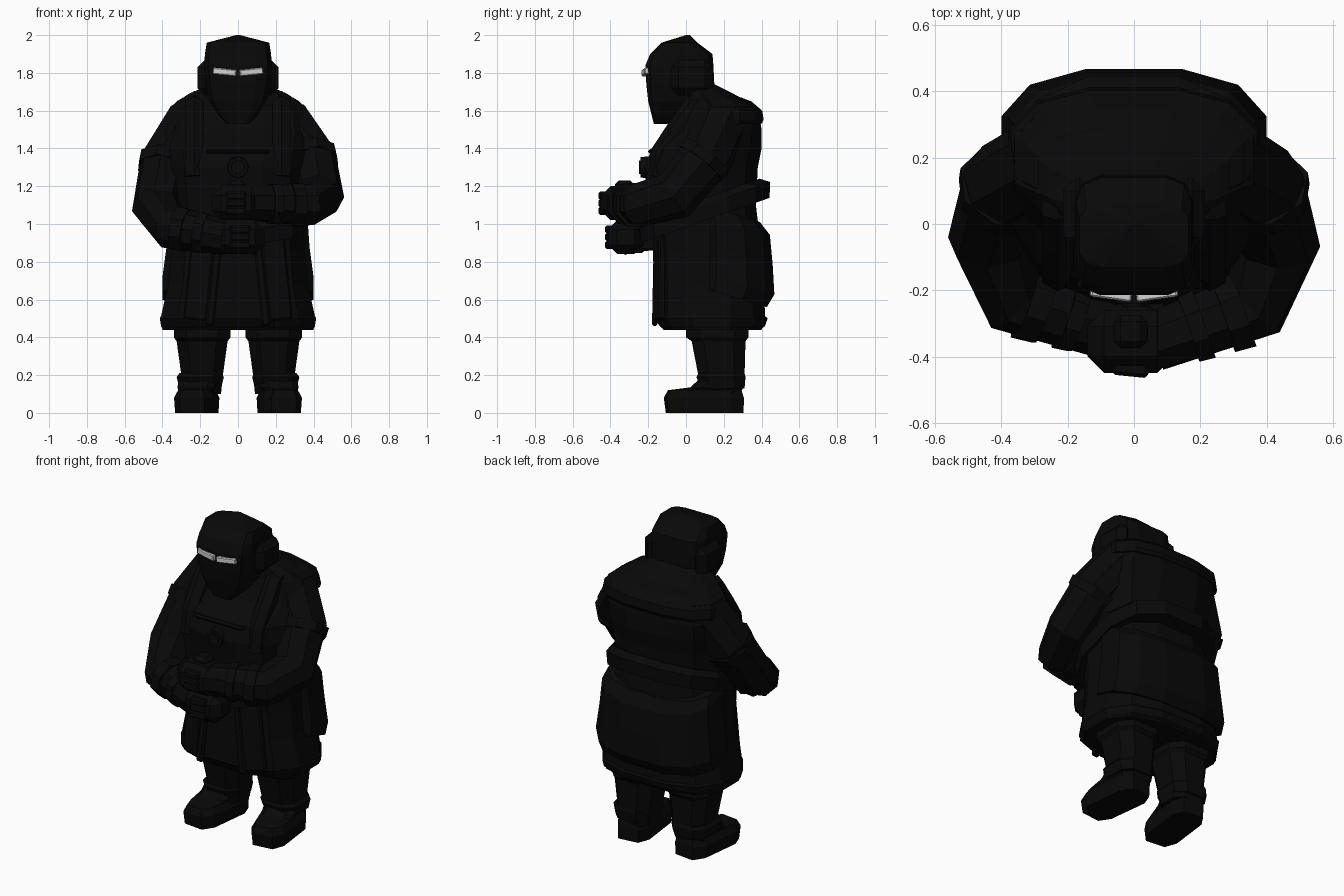
import bpy, bmesh, math
from mathutils import Vector

if "Cube" in bpy.data.objects:
    bpy.data.objects.remove(bpy.data.objects["Cube"])


def make_material(name, value):
    material = bpy.data.materials.new(name)
    material.use_nodes = True
    color = (value, value, value, 1)
    material.diffuse_color = color
    material.node_tree.nodes["Principled BSDF"].inputs["Base Color"].default_value = color
    return material


BLACK = make_material("soot black", 0.0025)
PALE = make_material("pale eye grey", 0.65)


def finish(name, bm, material=BLACK):
    bmesh.ops.recalc_face_normals(bm, faces=bm.faces)
    mesh = bpy.data.meshes.new(name)
    bm.to_mesh(mesh)
    bm.free()
    mesh.materials.append(material)
    obj = bpy.data.objects.new(name, mesh)
    bpy.context.collection.objects.link(obj)
    return obj


def skin(name, rings):
    """Bridge equal rings of points and cap both ends."""
    bm = bmesh.new()
    loops = [[bm.verts.new(point) for point in ring] for ring in rings]
    for lower, upper in zip(loops, loops[1:]):
        for i in range(len(lower)):
            bm.faces.new((lower[i - 1], lower[i], upper[i], upper[i - 1]))
    bm.faces.new(loops[0][::-1])
    bm.faces.new(loops[-1])
    return finish(name, bm)


def loft(name, levels, center_x=0, turn=0, boxy=2.6, sides=12, slope=0):
    """Stack rounded-square rings; a level is (z, half width, front, back)."""
    def power(value):
        return math.copysign(abs(value) ** (2 / boxy), value)
    angles = [math.tau * (i + 0.5) / sides for i in range(sides)]
    widest = power(math.cos(angles[0]))
    rings = []
    for z, width, front, back in levels:
        middle, depth = (front + back) / 2, (back - front) / 2
        ring = []
        for angle in angles:
            y = middle + depth * power(math.sin(angle)) / widest
            ring.append((width * power(math.cos(angle)) / widest, y, z + slope * (y - back)))
        rings.append(ring)
    obj = skin(name, rings)
    obj.location.x, obj.rotation_euler.z = center_x, turn
    return obj


def tube(name, points, radii, sides=8):
    """Sweep a polygon along a path without twisting."""
    rings, old, side = [], None, None
    for i, point in enumerate(points):
        ahead = points[min(i + 1, len(points) - 1)] - point
        behind = point - points[max(i - 1, 0)]
        tangent = (ahead.normalized() + behind.normalized()).normalized()
        if old is None:
            side = tangent.cross(Vector((0, 1, 0))).normalized()
        else:
            side = old.rotation_difference(tangent) @ side
        up, old = tangent.cross(side), tangent
        angles = [math.tau * (k + 0.5) / sides for k in range(sides)]
        rings.append([point + radii[i] * (side * math.cos(a) + up * math.sin(a)) for a in angles])
    return skin(name, rings)


def block(name, at, size, turn=(0, 0, 0), material=BLACK, bevel=0.01):
    bm = bmesh.new()
    bmesh.ops.create_cube(bm, size=1)
    bmesh.ops.scale(bm, vec=size, verts=bm.verts)
    bmesh.ops.bevel(bm, geom=bm.edges[:], offset=bevel, segments=1, affect='EDGES')
    obj = finish(name, bm, material)
    obj.location, obj.rotation_euler = at, turn
    return obj


# Coat body from hem to hunched shoulders
BODY = [(0.44, 0.4, -0.12, 0.4), (0.5, 0.41, -0.16, 0.42), (0.68, 0.37, -0.16, 0.41),
        (0.85, 0.355, -0.16, 0.4), (1.1, 0.34, -0.2, 0.37), (1.3, 0.36, -0.22, 0.38),
        (1.4, 0.37, -0.18, 0.4), (1.5, 0.38, -0.06, 0.4), (1.62, 0.36, 0, 0.38),
        (1.69, 0.26, 0, 0.25), (1.74, 0.14, 0, 0.15)]
loft("coat_body", BODY)


def body_at(z):
    for low, high in zip(BODY, BODY[1:]):
        if z <= high[0]:
            return Vector(low).lerp(Vector(high), (z - low[0]) / (high[0] - low[0]))


def wrap(name, low, high, swell, front=None, slope=0):
    """A layer of cloth that follows the body, thinner at its two edges."""
    levels = []
    for t, share in ((0, 0.2), (0.15, 1), (0.5, 1), (0.85, 1), (1, 0.2)):
        z, width, body_front, back = body_at(low + t * (high - low))
        puff = swell * share
        levels.append((z, width + puff / 3, body_front - puff / 2 if front is None else front,
                       back + puff))
    loft(name, levels, slope=slope)


wrap("coat_hem", 0.45, 0.51, 0.012)
wrap("coat_tail", 0.56, 1.01, 0.055, front=0.02, slope=-0.3)
wrap("belt", 1.12, 1.24, 0.07, slope=0.35)
wrap("shoulder_yoke", 1.53, 1.67, 0.02, front=0.02)
block("belt_buckle", (0, -0.2, 0.91), (0.14, 0.08, 0.1))

# Head with a low pyramid crown
loft("head", [(1.53, 0.06, -0.17, -0.1), (1.57, 0.1, -0.18, 0), (1.65, 0.15, -0.2, 0.12),
              (1.74, 0.17, -0.21, 0.15), (1.84, 0.18, -0.215, 0.145), (1.9, 0.175, -0.19, 0.14),
              (1.96, 0.165, -0.13, 0.06), (2, 0.01, 0, 0.02)], boxy=4.5)

# Chest medallion and the flap edge above it
for name, radius, front in (("medallion_rim", 0.06, -0.24), ("medallion_boss", 0.04, -0.25)):
    bm = bmesh.new()
    bmesh.ops.create_cone(bm, cap_ends=True, segments=12, radius1=radius,
                          radius2=radius * 0.9, depth=0.06)
    disc = finish(name, bm)
    disc.location = (0, front + 0.03, 1.3)
    disc.rotation_euler.x = math.pi / 2
block("chest_flap_edge", (0, -0.18, 1.385), (0.34, 0.04, 0.025))

# Folded arm path: shoulder, upper arm, elbow, forearm, wrist
ARM = [(0.25, 0.19, 1.54), (0.38, 0.11, 1.36), (0.43, -0.06, 1.15), (0.36, -0.25, 1.1),
       (0.06, -0.355, 1.11)]
SHARES = [i / (len(ARM) - 1) for i in range(len(ARM))]
RADII = [0.145 - 0.05 * t * t for t in SHARES]

for side, label, drop in ((1, "left_", 0), (-1, "right_", 0.18)):
    # The right forearm folds in lower and a little further back
    path = [Vector((side * x, y + drop * t / 5, z - drop * t ** 1.5))
            for (x, y, z), t in zip(ARM, SHARES)]
    tube(label + "arm", path, RADII)
    for name, bone, start, end in (("sleeve_band", 1, 0, 0.2), ("forearm_cuff", 3, 0.1, 0.3),
                                   ("wrist_band", 3, 0.5, 0.65)):
        ends = [path[bone].lerp(path[bone + 1], t) for t in (start, end)]
        radius = RADII[bone] + (RADII[bone + 1] - RADII[bone]) * start
        tube(label + name, ends, [radius + 0.01, radius + 0.005])

    # Gloved fist with finger ridges
    fist = path[-1] - Vector((side * 0.07, 0, 0))
    block(label + "fist", fist, (0.26, 0.19, 0.18), bevel=0.05)
    for k in (-1, 0, 1):
        block(label + "finger", fist + Vector((0, -0.075, k * 0.04)), (0.11, 0.06, 0.045),
              (0, 0, -side * 0.1))
    block(label + "thumb", fist + Vector((0, 0.03, 0.09)), (0.1, 0.1, 0.06), bevel=0.02)

    # Mantle strap over the shoulder front
    strap = [Vector((side * 0.23, y, z)) for y, z in
             ((0.16, 1.65), (0.04, 1.63), (-0.05, 1.5), (-0.13, 1.38), (-0.15, 1.25))]
    tube(label + "mantle_strap", strap, [0.055] * len(strap), sides=6)

    # Eye slit and hood side
    block(label + "eye", (side * 0.07, -0.212, 1.805), (0.125, 0.03, 0.035),
          (0, -side * 0.1, side * 0.14), PALE, bevel=0.005)
    block(label + "hood_side", (side * 0.17, 0.03, 1.775), (0.09, 0.22, 0.19), bevel=0.04)

    # Coat opening edge and front panel
    block(label + "coat_edge", (side * 0.125, -0.16, 0.71), (0.045, 0.03, 0.5),
          (-0.02, -side * 0.1, 0))
    block(label + "front_panel", (side * 0.2, -0.14, 0.72), (0.13, 0.04, 0.46),
          (-0.02, -side * 0.1, side * 0.25))

    # Trouser leg flaring at the knee, ankle cuff and out-turned boot
    loft(label + "leg", [(0.1, 0.1, 0.09, 0.29), (0.2, 0.11, 0.065, 0.31),
                         (0.38, 0.135, 0.03, 0.315), (0.4, 0.15, 0, 0.33),
                         (0.47, 0.15, 0, 0.33)], side * 0.19, boxy=3, sides=8)
    loft(label + "ankle_cuff", [(0.13, 0.11, 0.08, 0.31), (0.19, 0.125, 0.055, 0.315),
                                (0.21, 0.11, 0.065, 0.31)], side * 0.2, boxy=3, sides=8)
    loft(label + "boot", [(0, 0.1, -0.1, 0.3), (0.08, 0.105, -0.11, 0.3),
                          (0.12, 0.085, -0.09, 0.29), (0.135, 0.1, 0.03, 0.3),
                          (0.18, 0.1, 0.08, 0.3)], side * 0.23, side * 0.12, boxy=4, sides=8)
